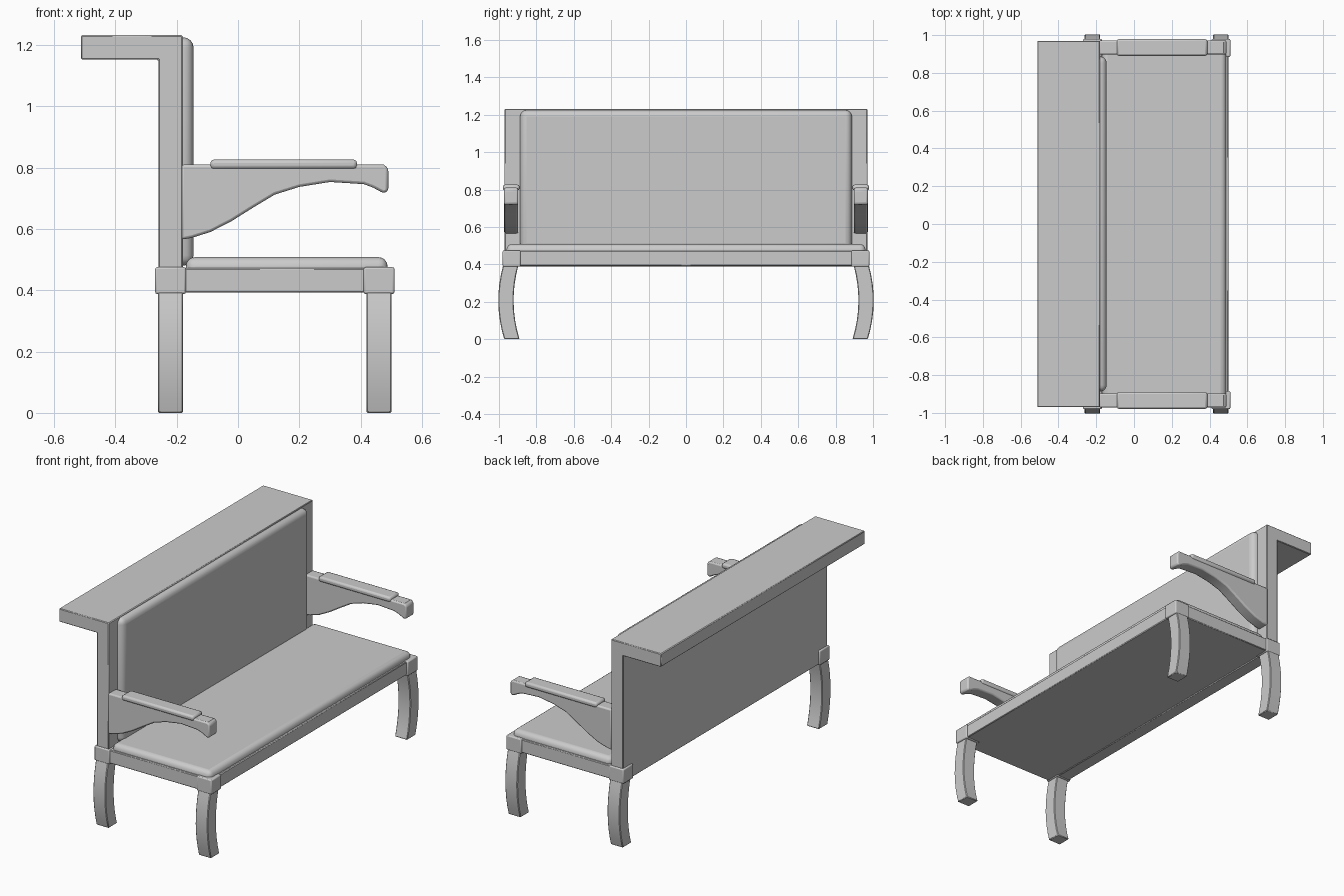
import bpy, bmesh, math
from mathutils import Vector

if "Cube" in bpy.data.objects:
    bpy.data.objects.remove(bpy.data.objects["Cube"])


def finish(name, bm, bevel=0.0, segments=2):
    bmesh.ops.recalc_face_normals(bm, faces=bm.faces)
    me = bpy.data.meshes.new(name)
    bm.to_mesh(me)
    bm.free()
    ob = bpy.data.objects.new(name, me)
    bpy.context.collection.objects.link(ob)
    if bevel:
        m = ob.modifiers.new("Bevel", 'BEVEL')
        m.width = bevel
        m.segments = segments
        m.limit_method = 'ANGLE'
        m.angle_limit = math.radians(40)
    bpy.ops.object.select_all(action='DESELECT')
    bpy.context.view_layer.objects.active = ob
    ob.select_set(True)
    bpy.ops.object.shade_smooth_by_angle(angle=math.radians(35))
    return ob


def box(name, x, y, z, bevel=0.0, segments=2):
    bm = bmesh.new()
    bmesh.ops.create_cube(bm, size=1)
    for v in bm.verts:
        v.co = Vector([(r[0] + r[1]) / 2 + c * (r[1] - r[0])
                       for r, c in zip((x, y, z), v.co)])
    return finish(name, bm, bevel, segments)


def prism(name, pts, axis, lo, hi, bevel=0.0, segments=2):
    """Extrude a 2D outline (u, z) along the x or y axis."""
    bm = bmesh.new()
    place = (lambda u, z: (lo, u, z)) if axis == 'x' else (lambda u, z: (u, lo, z))
    face = bm.faces.new([bm.verts.new(place(u, z)) for u, z in pts])
    ext = bmesh.ops.extrude_face_region(bm, geom=[face])
    step = Vector((hi - lo, 0, 0)) if axis == 'x' else Vector((0, hi - lo, 0))
    for v in ext['geom']:
        if isinstance(v, bmesh.types.BMVert):
            v.co += step
    return finish(name, bm, bevel, segments)


# L-shaped backrest with rear ledge
prism("backrest", [(-0.26, 0.39), (-0.18, 0.39), (-0.18, 1.232), (-0.512, 1.232),
                   (-0.512, 1.152), (-0.26, 1.152)], 'y', -0.97, 0.97, 0.004, 1)
# Seat frame
box("seat_frame", (-0.181, 0.5), (-0.972, 0.972), (0.392, 0.472), 0.004, 1)
# Cushions
box("seat_cushion", (-0.17, 0.488), (-0.96, 0.96), (0.44, 0.508), 0.03, 4)
box("back_cushion", (-0.22, -0.145), (-0.887, 0.887), (0.48, 1.225), 0.034, 4)

arm_profile = [(-0.185, 0.81), (-0.185, 0.565), (-0.15, 0.571), (-0.09, 0.59), (-0.02, 0.626),
               (0.05, 0.67), (0.12, 0.712), (0.2, 0.737), (0.3, 0.753), (0.41, 0.746),
               (0.44, 0.735), (0.475, 0.716), (0.49, 0.724), (0.49, 0.798),
               (0.475, 0.81)]

# Bowed leg outline: distance from centre, bottom to top
STEPS = 8
bow = []
for i in range(STEPS + 1):
    t = i / STEPS
    bow.append((0.89 + 0.006 * t + 0.115 * t * (1 - t), 0.395 * t))

for side, s in (("left", -1), ("right", 1)):
    ys = sorted((s * 0.897, s * 0.972))
    # Armrest and its pad
    prism(f"armrest_{side}", arm_profile, 'y', *ys, 0.01, 2)
    box(f"arm_pad_{side}", (-0.09, 0.388), sorted((s * 0.89, s * 0.979)),
        (0.795, 0.826), 0.011, 2)
    # Legs with corner blocks
    leg = [(s * y, z) for y, z in bow] + [(s * (y + 0.082), z) for y, z in reversed(bow)]
    for end, x in (("back", -0.22), ("front", 0.46)):
        prism(f"leg_{end}_{side}", leg, 'x', x - 0.041, x + 0.041, 0.004, 1)
        box(f"corner_block_{end}_{side}", (x - 0.05, x + 0.05),
            sorted((s * 0.885, s * 0.98)), (0.388, 0.475), 0.006, 2)
